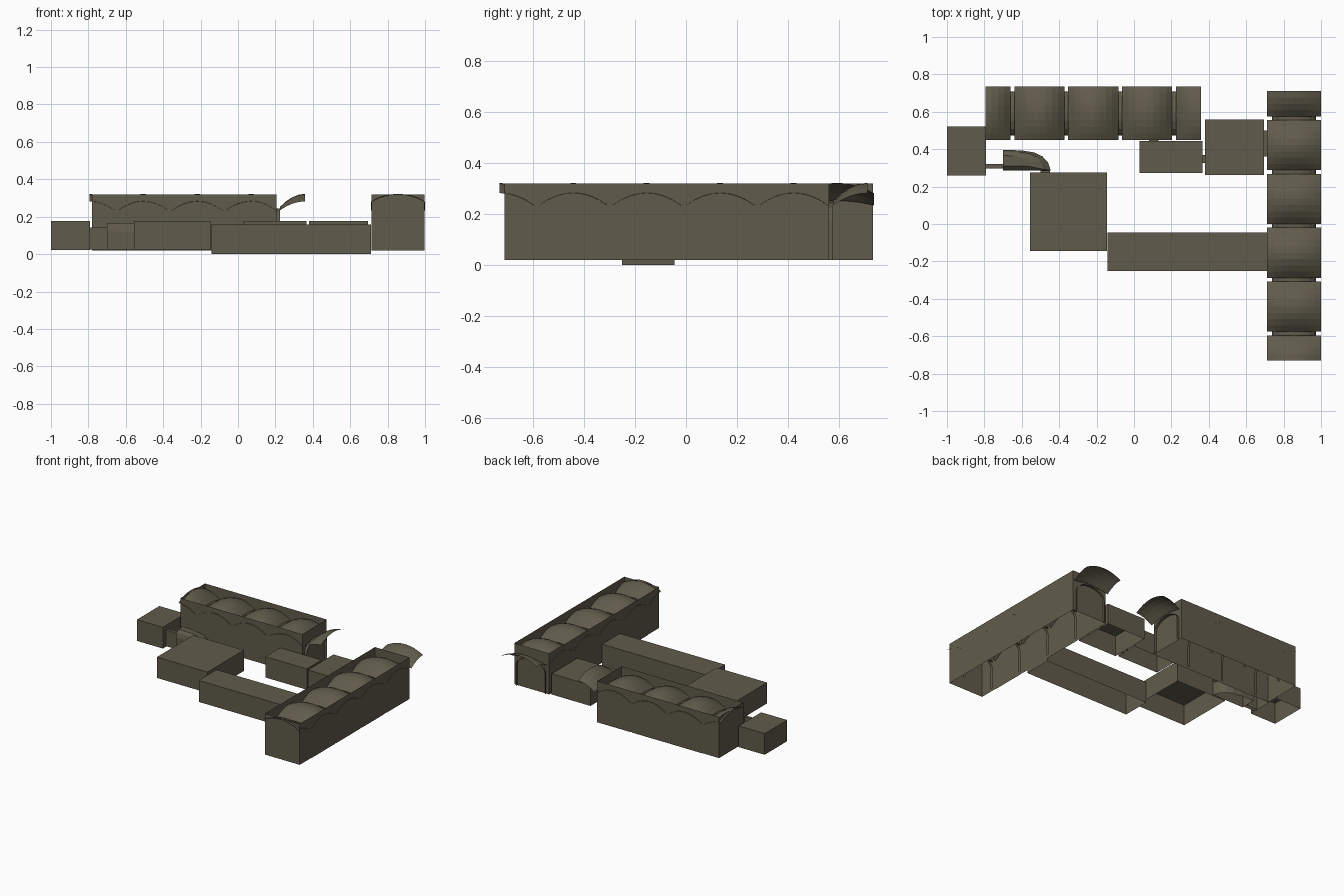
import bpy, bmesh, math

if "Cube" in bpy.data.objects:
    bpy.data.objects.remove(bpy.data.objects["Cube"])

stone = bpy.data.materials.new("olive stone")
stone.diffuse_color = (0.118, 0.105, 0.070, 1)
stone.use_nodes = True
stone.node_tree.nodes["Principled BSDF"].inputs["Base Color"].default_value = stone.diffuse_color


def make(name, bm):
    bmesh.ops.remove_doubles(bm, verts=bm.verts, dist=0.0005)
    me = bpy.data.meshes.new(name)
    bm.to_mesh(me)
    bm.free()
    me.materials.append(stone)
    ob = bpy.data.objects.new(name, me)
    bpy.context.collection.objects.link(ob)


def face(bm, pts):
    bm.faces.new([bm.verts.new(p) for p in pts])


def shell(name, x0, x1, y0, y1, z0, z1, roof=True):
    """Thin walls with an open bottom and an optional flat roof."""
    bm = bmesh.new()
    c = [(x0, y0), (x1, y0), (x1, y1), (x0, y1)]
    for i in range(4):
        a, b = c[i], c[(i + 1) % 4]
        face(bm, [(*a, z0), (*b, z0), (*b, z1), (*a, z1)])
    if roof:
        face(bm, [(*p, z1) for p in c])
    make(name, bm)


def vault_z(u, v):
    return 0.322 - 0.04 * u * u - 0.07 * v * v + 0.022 * u * u * v * v


def hall(name, place, ribs, low, high, wall_low, wall_high, half=0.1435):
    """Vaulted hall: half bays at both ends, full bays between the ribs."""
    n, gap, step = 8, 0.01, ribs[1] - ribs[0]
    spans = [(low, ribs[0] - gap, False)]
    spans += [(a + gap, b - gap, True) for a, b in zip(ribs, ribs[1:])]
    spans += [(ribs[-1] + gap, high, False)]
    for k, (a0, a1, walled) in enumerate(spans):
        bm = bmesh.new()
        mid = ribs[0] + (k - 0.5) * step
        rows = n if walled else n // 2

        def pt(i, j):
            a = a0 + (a1 - a0) * i / rows
            u = -1 + 2 * j / n
            v = (a - mid) / (step / 2 - gap)
            return (*place(a, u * half), vault_z(u, max(-1, min(1, v))))

        for i in range(rows):
            for j in range(n):
                face(bm, [pt(i, j), pt(i + 1, j), pt(i + 1, j + 1), pt(i, j + 1)])
            # wall panels under the vault edge
            if walled:
                for j in (0, n):
                    p, q = pt(i, j), pt(i + 1, j)
                    face(bm, [(p[0], p[1], 0.02), (q[0], q[1], 0.02), q, p])
        bmesh.ops.recalc_face_normals(bm, faces=bm.faces)
        make(f"{name}_bay_{k + 1}", bm)

    # arched ribs with legs between the bays
    for k, r in enumerate(ribs):
        bm = bmesh.new()
        w = 0.117
        prof = [(-w, 0.02)]
        prof += [(-w * math.cos(math.pi * t / 8), 0.175 + 0.07 * math.sin(math.pi * t / 8))
                 for t in range(9)]
        prof += [(w, 0.02)]
        for p, q in zip(prof, prof[1:]):
            face(bm, [(*place(r - gap, p[0]), p[1]), (*place(r + gap, p[0]), p[1]),
                      (*place(r + gap, q[0]), q[1]), (*place(r - gap, q[0]), q[1])])
        make(f"{name}_rib_{k + 1}", bm)

    # outer walls rising around the vaults
    s = half - 0.003
    p, q = place(wall_low, -s), place(wall_high, s)
    shell(name + "_outer_wall", p[0], q[0], p[1], q[1], 0.02, 0.32, roof=False)


# two vaulted halls
hall("right_hall", lambda a, c: (0.8555 + c, a),
     [-0.585 + 0.2875 * i for i in range(5)], -0.73, 0.71, -0.71, 0.56)
hall("rear_hall", lambda a, c: (a, 0.5915 + c),
     [-0.65 + 0.288 * i for i in range(4)], -0.795, 0.357, -0.78, 0.205)

# plain rooms and the long corridor
shell("left_room", -1.0, -0.79, 0.26, 0.52, 0.022, 0.177)
shell("square_room", -0.555, -0.145, -0.145, 0.275, 0.025, 0.177)
shell("long_corridor", -0.142, 0.71, -0.25, -0.045, 0.0, 0.157)
shell("middle_room", 0.03, 0.365, 0.273, 0.443, 0.025, 0.177)
shell("east_room", 0.38, 0.695, 0.263, 0.56, 0.025, 0.177)

# short passages joining the rooms
shell("left_passage", -0.79, -0.70, 0.297, 0.322, 0.025, 0.142)
shell("bend_passage", -0.50, -0.45, 0.273, 0.287, 0.025, 0.142)
shell("middle_passage", 0.365, 0.38, 0.325, 0.37, 0.025, 0.15)
shell("east_passage", 0.695, 0.712, 0.36, 0.50, 0.025, 0.157)
shell("rear_passage", 0.08, 0.13, 0.443, 0.452, 0.025, 0.15)

# small bent tunnel with a rounded roof
bm = bmesh.new()
plan = [(-0.70, 0.285), (-0.445, 0.285), (-0.46, 0.33), (-0.49, 0.362),
        (-0.535, 0.383), (-0.60, 0.393), (-0.70, 0.397)]
cx, cy = -0.70, 0.335
levels = [(1, 0.025), (1, 0.12), (0.85, 0.15), (0.5, 0.167)]
rings = [[(cx + (x - cx) * s, cy + (y - cy) * s, z) for x, y in plan] for s, z in levels]
for lo, hi in zip(rings, rings[1:]):
    for i in range(len(plan)):
        j = (i + 1) % len(plan)
        face(bm, [lo[i], lo[j], hi[j], hi[i]])
face(bm, rings[-1])
make("bent_tunnel", bm)
